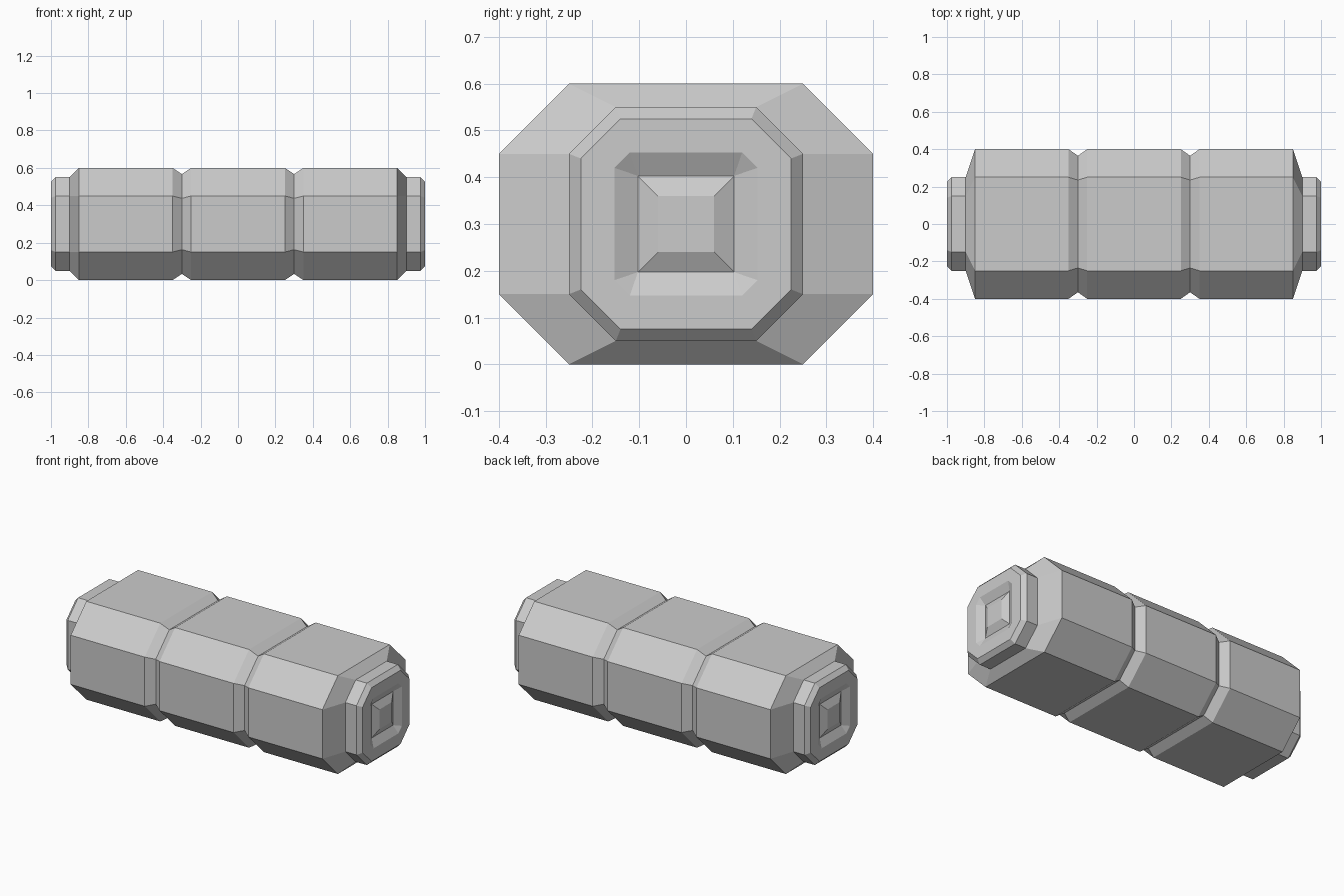
import bpy, bmesh

if "Cube" in bpy.data.objects:
    bpy.data.objects.remove(bpy.data.objects["Cube"])

CENTRE_Z = 0.3


def octagon(hy, hz, c):
    """Rectangle of half sizes hy, hz with corners cut by c."""
    return [(hy, hz - c), (hy - c, hz), (c - hy, hz), (-hy, hz - c),
            (-hy, c - hz), (c - hy, -hz), (hy - c, -hz), (hy, c - hz)]


def loft(name, stations, close_last=False, side=1):
    """Join octagon rings (x, half_y, half_z, corner) along x."""
    bm = bmesh.new()
    rings = [[bm.verts.new((side * x, y, CENTRE_Z + z)) for y, z in octagon(hy, hz, c)]
             for x, hy, hz, c in stations]
    for a, b in zip(rings, rings[1:]):
        for i in range(8):
            j = (i + 1) % 8
            loop = [a[i], a[j], b[j], b[i]]
            bm.faces.new(loop if side < 0 else loop[::-1])
    if close_last:
        bm.faces.new(rings[-1] if side < 0 else rings[-1][::-1])
    # square rings are octagons with zero corner cut: weld their doubles
    bmesh.ops.remove_doubles(bm, verts=bm.verts, dist=1e-5)
    # orient outward: +x end faces must look along +x
    bm.normal_update()
    outer = max(bm.faces, key=lambda f: abs(f.calc_center_median().z - CENTRE_Z))
    if outer.normal.z * (outer.calc_center_median().z - CENTRE_Z) < 0:
        bmesh.ops.reverse_faces(bm, faces=bm.faces)
    mesh = bpy.data.meshes.new(name)
    bm.to_mesh(mesh)
    bm.free()
    obj = bpy.data.objects.new(name, mesh)
    bpy.context.collection.objects.link(obj)
    return obj


# Main body: three octagonal segments split by two V grooves, tapered ends
full = (0.4, 0.3, 0.15)
groove = (0.365, 0.267, 0.13)
neck = (0.25, 0.25, 0.1)
half = [(0.25, *full), (0.3, *groove), (0.35, *full), (0.85, *full), (0.9, *neck)]
loft("body", [(-x, *r) for x, *r in reversed(half)] + half)

# End caps: bevelled octagon with shallow recess and raised centre button
cap = [(0.9, *neck), (0.975, *neck),
       (1.0, 0.225, 0.225, 0.085),
       (1.0, 0.153, 0.153, 0.033),
       (0.975, 0.103, 0.103, 0.0),
       (0.997, 0.06, 0.06, 0.0)]
for name, side in (("right_end_cap", 1), ("left_end_cap", -1)):
    loft(name, cap, close_last=True, side=side)
